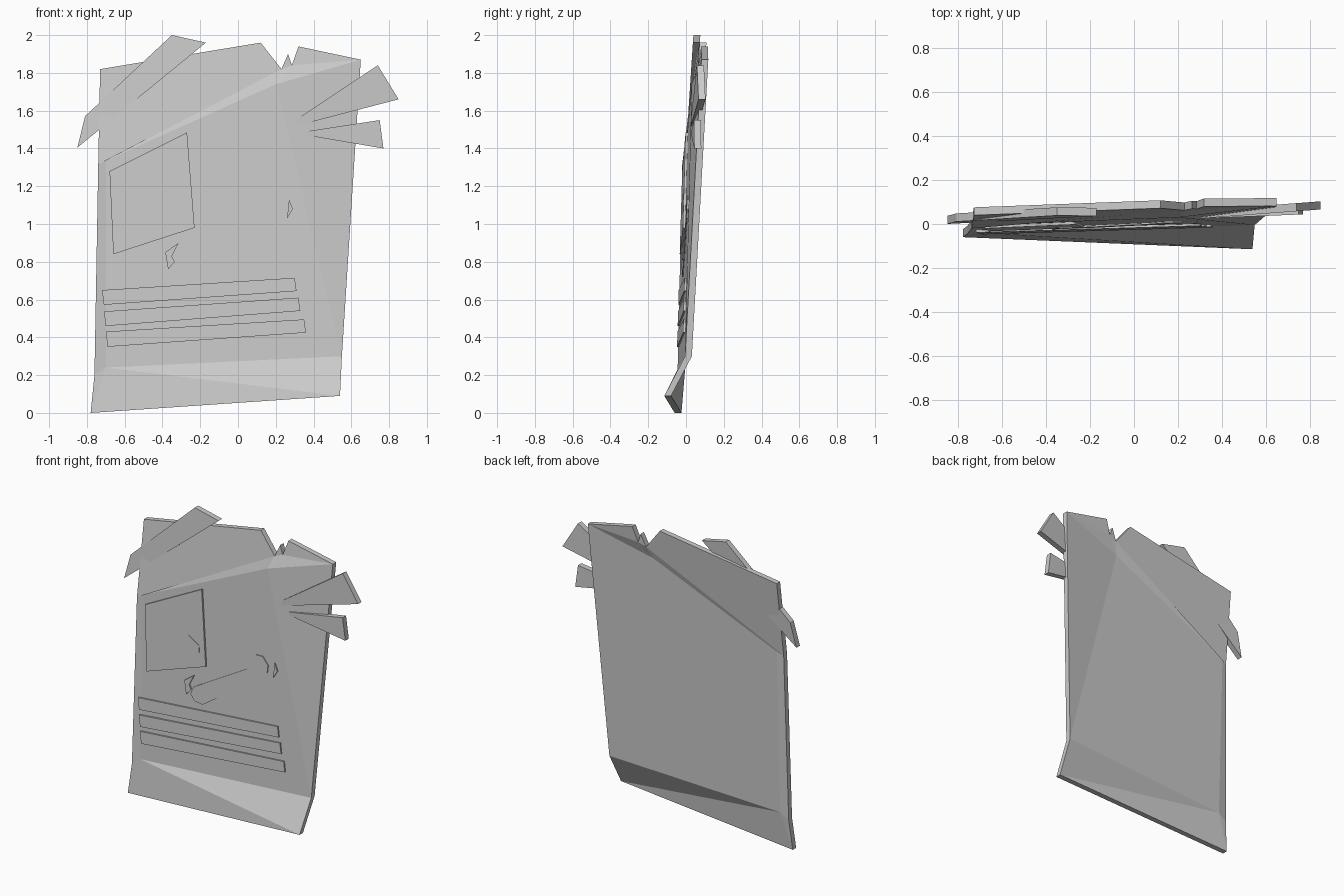
import bpy, bmesh
from mathutils import Vector

if "Cube" in bpy.data.objects:
    bpy.data.objects.remove(bpy.data.objects["Cube"])


def slab(name, pts, faces, depth):
    """Join front faces from (x, y, z) points and thicken them toward +y."""
    bm = bmesh.new()
    vs = [bm.verts.new(p) for p in pts]
    front = [bm.faces.new([vs[i] for i in f]) for f in faces]
    ext = bmesh.ops.extrude_face_region(bm, geom=front, use_keep_orig=True)
    moved = [g for g in ext["geom"] if isinstance(g, bmesh.types.BMVert)]
    bmesh.ops.translate(bm, verts=moved, vec=(0, depth, 0))
    bmesh.ops.triangulate(bm, faces=[f for f in bm.faces if len(f.verts) > 4])
    bmesh.ops.recalc_face_normals(bm, faces=bm.faces)
    me = bpy.data.meshes.new(name)
    bm.to_mesh(me)
    bm.free()
    ob = bpy.data.objects.new(name, me)
    bpy.context.collection.objects.link(ob)
    return ob


def plate(name, outline, surface, depth):
    """Flat outline in x, z laid on the surface y = surface(x, z)."""
    pts = [(x, surface(x, z), z) for x, z in outline]
    return slab(name, pts, [range(len(pts))], depth)


# Creased paper sheet: flap, curled left edge, main panel, fold, torn top
sheet = {
    "A": (-0.78, -0.06, 0.0), "B": (0.54, -0.115, 0.09),
    "C": (0.55, -0.005, 0.30), "D": (-0.76, -0.045, 0.20),
    "d": (-0.70, -0.04, 0.24), "E": (-0.74, -0.02, 1.315),
    "e": (-0.70, -0.006, 1.335), "F": (0.20, 0.03, 1.74),
    "N": (0.23, 0.062, 1.82), "T": (0.12, 0.072, 1.96),
    "U": (-0.73, 0.04, 1.82), "R": (0.65, 0.082, 1.87),
    "S": (0.32, 0.08, 1.94), "P": (0.285, 0.068, 1.84),
    "Q": (0.265, 0.07, 1.90),
}
keys = list(sheet)
panels = ["ABCdD", "DdeE", "dCFe", "EeFN", "ENTU", "CRSPQNF"]
slab("poster_sheet", list(sheet.values()),
     [[keys.index(k) for k in p] for p in panels], 0.036)


def main_panel(x, z):
    return -0.04 + 0.028 * (x + 0.70) + 0.031 * (z - 0.24)


def proud(h):
    return lambda x, z: main_panel(x, z) - h


# Tape strips holding the corners
plate("tape_left", [(-0.85, 1.405), (-0.17, 1.96), (-0.35, 2.0), (-0.50, 1.86),
                    (-0.81, 1.57)],
      lambda x, z: 0.0 + 0.065 * (z - 1.4), 0.037)
plate("tape_right_upper", [(0.31, 1.52), (0.85, 1.66), (0.74, 1.84), (0.305, 1.55)],
      lambda x, z: 0.025 + 0.075 * (x - 0.3), 0.037)
plate("tape_right_lower", [(0.36, 1.47), (0.77, 1.40), (0.75, 1.55), (0.36, 1.49)],
      lambda x, z: 0.025 + 0.04 * (x - 0.3), 0.037)

# Raised print: picture panel and three bars
plate("picture_panel", [(-0.66, 0.84), (-0.23, 0.98), (-0.27, 1.485), (-0.68, 1.28)],
      proud(0.013), 0.03)
plate("picture_detail", [(-0.36, 1.16), (-0.33, 1.11), (-0.275, 1.05), (-0.28, 1.11)],
      proud(0.016), 0.03)
bars = [
    [(-0.71, 0.572), (0.31, 0.645), (0.30, 0.715), (-0.72, 0.65)],
    [(-0.70, 0.46), (0.33, 0.54), (0.32, 0.61), (-0.71, 0.537)],
    [(-0.69, 0.35), (0.36, 0.425), (0.35, 0.495), (-0.70, 0.43)],
]
for i, outline in enumerate(bars):
    plate(f"print_bar_{i + 1}", outline, proud(0.011), 0.03)

# Raised drawing: club shape with small marks at both ends
plate("club_shape", [(-0.25, 0.72), (-0.13, 0.80), (0.215, 1.05), (0.22, 1.10),
                     (0.18, 1.15), (0.13, 1.15), (0.10, 1.10), (0.07, 1.04),
                     (-0.32, 0.82), (-0.34, 0.77), (-0.31, 0.73)],
      proud(0.008), 0.03)
plate("mark_left", [(-0.37, 0.76), (-0.335, 0.80), (-0.35, 0.83), (-0.315, 0.90),
                    (-0.385, 0.85)],
      proud(0.01), 0.03)
plate("mark_right", [(0.26, 1.03), (0.29, 1.08), (0.27, 1.13)], proud(0.01), 0.03)
